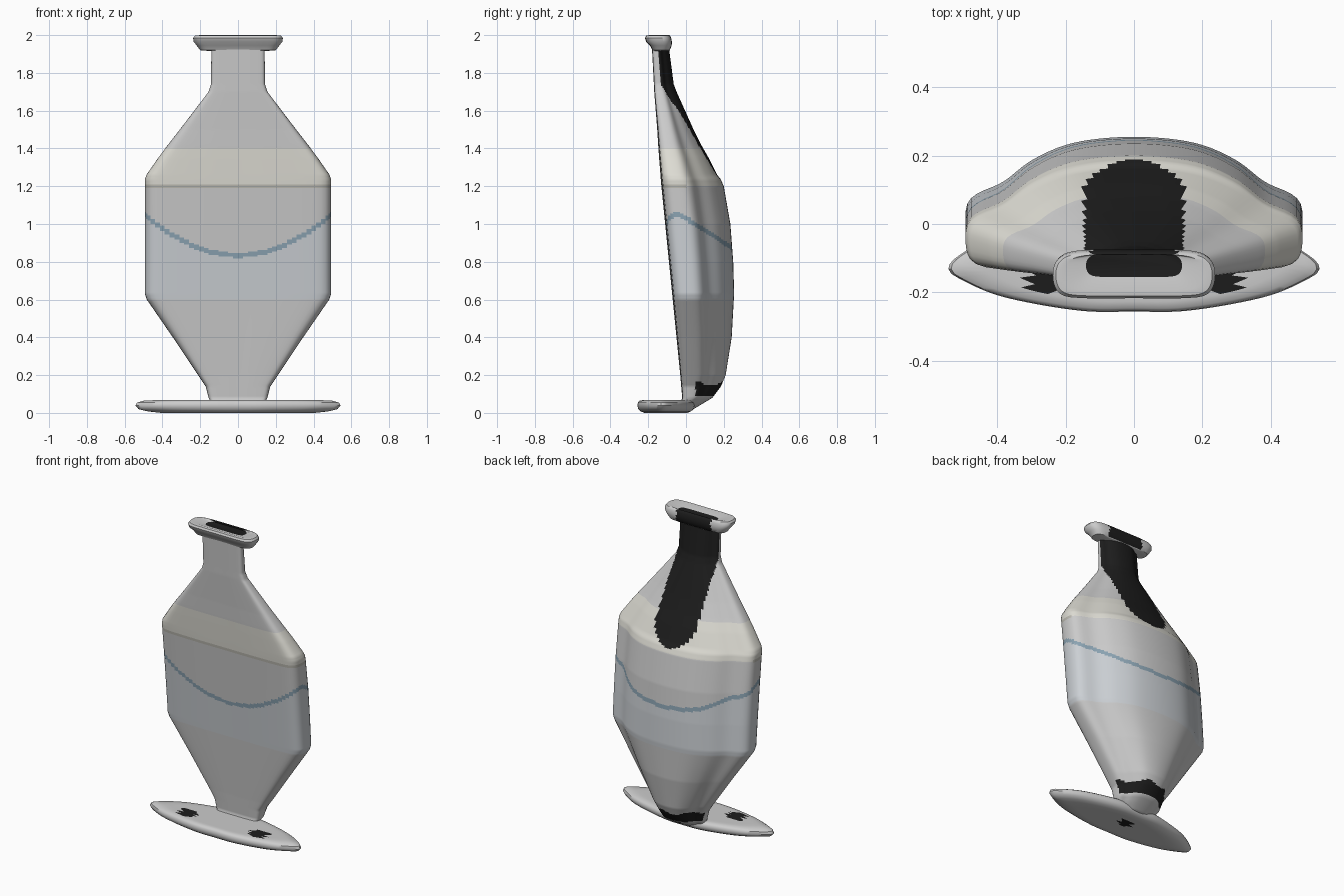
import bpy, math
from mathutils import Vector

if "Cube" in bpy.data.objects:
    bpy.data.objects.remove(bpy.data.objects["Cube"])

# Colours
PALETTE = {
    "grey": (0.60, 0.60, 0.59), "stone": (0.70, 0.70, 0.69),
    "cream": (0.72, 0.71, 0.65), "pale": (0.69, 0.69, 0.66),
    "blue_grey": (0.60, 0.63, 0.66), "blue": (0.26, 0.37, 0.45),
    "crease": (0.50, 0.49, 0.44), "black": (0.012, 0.012, 0.012),
}
NAMES = list(PALETTE)
MATS = []
for key, rgb in PALETTE.items():
    m = bpy.data.materials.new(key)
    m.diffuse_color = (*rgb, 1)
    m.use_nodes = True
    m.node_tree.nodes["Principled BSDF"].inputs["Base Color"].default_value = m.diffuse_color
    MATS.append(m)


def catmull(a, b, c, d, t):
    return 0.5 * (2 * b + (c - a) * t + (2 * a - 5 * b + 4 * c - d) * t * t
                  + (3 * b - a - 3 * c + d) * t ** 3)


def section(half, count=96):
    """Mirror a right-half outline (x, depth), smooth it, space it evenly."""
    pts = [Vector(p) for p in half]
    pts += [Vector((-p.x, p.y)) for p in reversed(pts[1:-1])]
    n = len(pts)
    dense = [catmull(pts[i - 1], pts[i], pts[(i + 1) % n], pts[(i + 2) % n], k / 20)
             for i in range(n) for k in range(20)]
    dense.append(dense[0])
    out, run = [], 0.0
    lens = [(dense[i + 1] - dense[i]).length for i in range(len(dense) - 1)]
    step = sum(lens) / count
    for i, l in enumerate(lens):
        while len(out) < count and len(out) * step <= run + l:
            out.append(dense[i].lerp(dense[i + 1], (len(out) * step - run) / max(l, 1e-9)))
        run += l
    return out


def refine(rings, dz):
    """Insert linear in-between rings."""
    out = []
    for a, b in zip(rings, rings[1:]):
        n = max(1, round(abs(b[0] - a[0]) / dz))
        out += [tuple(p + (q - p) * k / n for p, q in zip(a, b)) for k in range(n)]
    return out + [rings[-1]]


def loft(name, sec, rings, colour):
    """Skin the section through rings of (z, half width, front y, back y)."""
    n = len(sec)
    verts = [(p.x * w, f + p.y * (b - f), z) for z, w, f, b in rings for p in sec]
    faces = [(r * n + i, r * n + (i + 1) % n, (r + 1) * n + (i + 1) % n, (r + 1) * n + i)
             for r in range(len(rings) - 1) for i in range(n)]
    faces.append(tuple(reversed(range(n))))
    faces.append(tuple(range((len(rings) - 1) * n, len(rings) * n)))
    me = bpy.data.meshes.new(name)
    me.from_pydata(verts, [], faces)
    for m in MATS:
        me.materials.append(m)
    for p in me.polygons:
        p.material_index = NAMES.index(colour(p.center, p.normal))
    ob = bpy.data.objects.new(name, me)
    bpy.context.collection.objects.link(ob)
    bpy.ops.object.select_all(action='DESELECT')
    ob.select_set(True)
    bpy.context.view_layer.objects.active = ob
    bpy.ops.object.shade_smooth_by_angle(angle=math.radians(40))
    return ob


# Body: flat front, rounded sides, bulging back
def body_colour(c, n):
    x, y, z = c
    if z > 1.23 and n.y > 0.1 and abs(x) < 0.145:
        if z > 1.36 or (x / 0.145) ** 2 + ((z - 1.36) / 0.13) ** 2 < 1:
            return "black"
    if y > 0.05 and 0.09 < z < 0.155 + 0.01 * math.sin(40 * x):
        return "black"
    line = 0.835 + 0.215 * min(1, (x / 0.49) ** 2) if y < -0.03 else 1.05 - 0.65 * (y + 0.03)
    if abs(z - line) < 0.013:
        return "blue"
    if z < line:
        return "blue_grey" if z > 0.6 else "grey"
    if abs(z - 1.2) < 0.005 and y < 0:
        return "crease"
    return "pale" if z < 1.2 else "cream" if z < 1.4 else "stone"


body_section = section([(0, 0), (0.45, 0), (0.85, 0.02), (0.96, 0.07), (1, 0.18), (1, 0.38),
                        (0.94, 0.49), (0.78, 0.60), (0.60, 0.80), (0.35, 0.95), (0, 1)])
body_rings = [
    (0.02, 0.10, -0.03, 0.04), (0.05, 0.14, -0.03, 0.09), (0.08, 0.155, -0.02, 0.14),
    (0.14, 0.17, -0.025, 0.185), (0.20, 0.21, -0.03, 0.21), (0.40, 0.343, -0.05, 0.242),
    (0.60, 0.48, -0.07, 0.253), (0.63, 0.49, -0.073, 0.255), (0.80, 0.49, -0.09, 0.25),
    (1.00, 0.49, -0.11, 0.235), (1.20, 0.49, -0.13, 0.20), (1.235, 0.49, -0.133, 0.185),
    (1.26, 0.482, -0.135, 0.165), (1.35, 0.42, -0.142, 0.12), (1.42, 0.368, -0.147, 0.08),
    (1.50, 0.306, -0.152, 0.04), (1.60, 0.23, -0.16, -0.005), (1.70, 0.155, -0.168, -0.05),
    (1.74, 0.142, -0.17, -0.065), (1.93, 0.14, -0.18, -0.09)]
loft("vase_body", body_section, refine(body_rings, 0.009), body_colour)

# Rim: flared lip with a dark opening
rim_section = section([(0, 0), (0.6, 0), (0.9, 0.08), (1, 0.4), (0.95, 0.8), (0.7, 0.98), (0, 1)])
rim_rings = [
    (1.915, 0.142, -0.165, -0.092), (1.92, 0.20, -0.178, -0.086), (1.945, 0.218, -0.19, -0.076),
    (1.965, 0.234, -0.21, -0.075), (1.985, 0.237, -0.217, -0.079), (1.997, 0.228, -0.21, -0.085),
    (2.0, 0.20, -0.195, -0.09), (1.985, 0.14, -0.155, -0.086)]
loft("vase_rim", rim_section, rim_rings,
     lambda c, n: "black" if abs(c.x) < 0.125 and c.y > -0.14 and c.z > 1.925 else "stone")


# Foot: thin wide disc with dark patches
def foot_colour(c, n):
    if n.z > 0.8 and 0.2 < abs(c.x) < 0.31 and -0.2 < c.y < -0.11:
        return "black"
    if n.z < -0.8 and c.x ** 2 + (c.y + 0.08) ** 2 < 0.002:
        return "black"
    return "grey"


foot_section = section([(0, 0), (0.3, 0.01), (0.7, 0.14), (0.93, 0.31), (1, 0.42),
                        (0.93, 0.56), (0.7, 0.78), (0.3, 0.97), (0, 1)])


def foot_ring(z, s):
    return (z, 0.543 * s, -0.11 - 0.146 * s, -0.11 + 0.155 * s)


foot = [(0.004, s) for s in (0.05, 0.2, 0.4, 0.6, 0.75)] + [
    (0.008, 0.88), (0.02, 0.97), (0.038, 1), (0.054, 0.985), (0.064, 0.93)] + [
    (0.068, s) for s in (0.8, 0.7, 0.6, 0.5, 0.4, 0.2, 0.05)]
foot[0:5] = [(0.0, s) for _, s in foot[0:5]]
loft("vase_foot", foot_section, [foot_ring(z, s) for z, s in foot], foot_colour)
